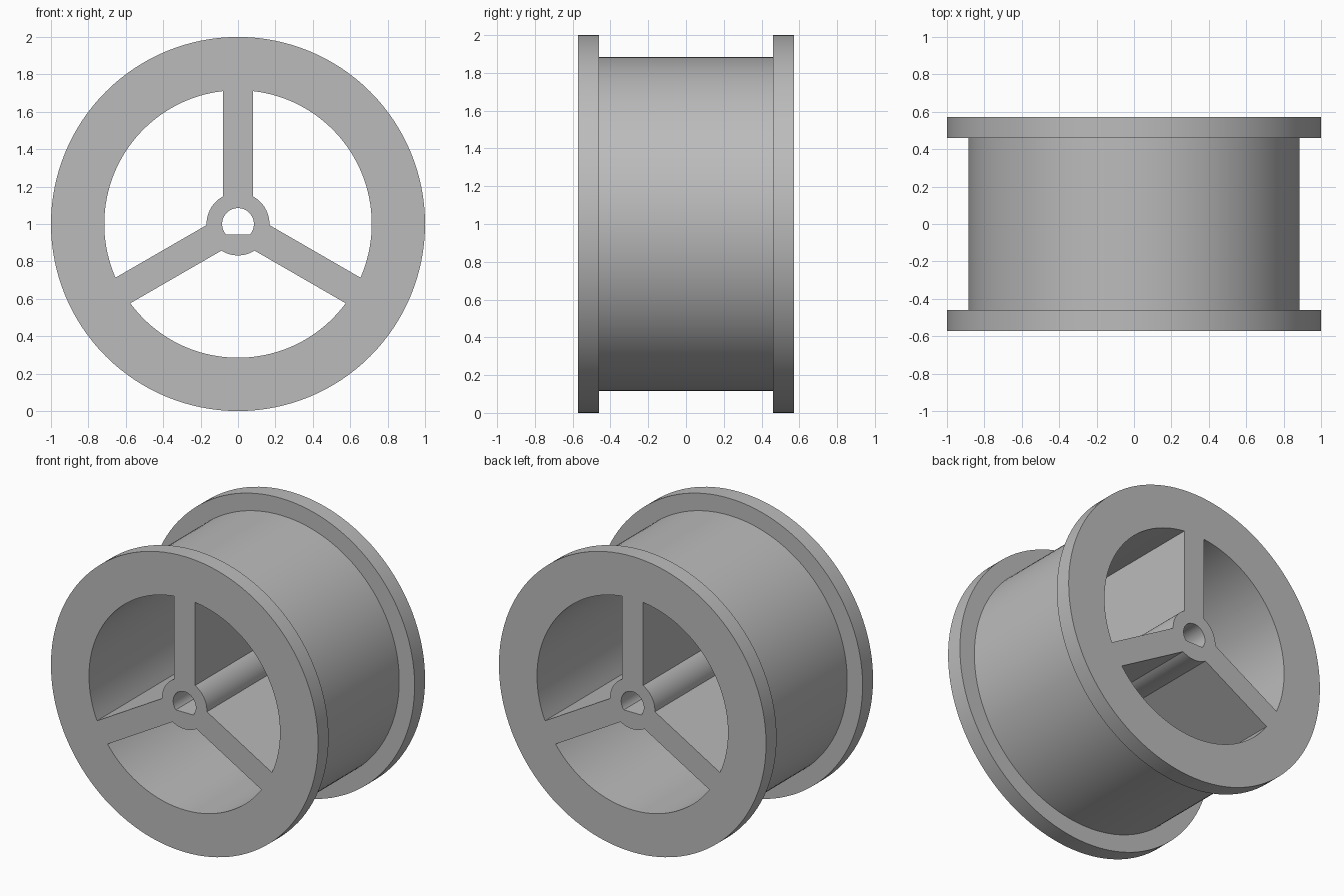
import bpy, bmesh
from math import asin, cos, sin, pi, radians

OUTER, DRUM, INNER, HUB, BORE = 1.0, 0.885, 0.715, 0.168, 0.085
DEPTH, FLANGE_IN, SPOKE_HALF, BORE_FLAT = 0.572, 0.46, 0.079, -0.055

cube = bpy.data.objects.get("Cube")
if cube:
    bpy.data.objects.remove(cube, do_unlink=True)

grey = bpy.data.materials.new("plain grey")
grey.use_nodes = True
grey.diffuse_color = (0.5, 0.5, 0.5, 1)
grey.node_tree.nodes["Principled BSDF"].inputs["Base Color"].default_value = (0.5, 0.5, 0.5, 1)


def arc(radius, start, end, steps):
    return [(radius * cos(start + (end - start) * i / steps),
             radius * sin(start + (end - start) * i / steps)) for i in range(steps + 1)]


def add_object(name, bm):
    bmesh.ops.recalc_face_normals(bm, faces=bm.faces)
    mesh = bpy.data.meshes.new(name)
    bm.to_mesh(mesh)
    bm.free()
    mesh.materials.append(grey)
    obj = bpy.data.objects.new(name, mesh)
    bpy.context.collection.objects.link(obj)
    return obj


def prism(name, outline, depth):
    """Extrude an x-z outline through the wheel along y."""
    bm = bmesh.new()
    face = bm.faces.new([bm.verts.new((x, -depth, z + OUTER)) for x, z in outline])
    made = bmesh.ops.extrude_face_region(bm, geom=[face])["geom"]
    verts = [v for v in made if isinstance(v, bmesh.types.BMVert)]
    bmesh.ops.translate(bm, verts=verts, vec=(0, 2 * depth, 0))
    return add_object(name, bm)


# Solid spool: rings of verts joined by side faces, with flat end caps
bm = bmesh.new()
profile = [(OUTER, -DEPTH), (OUTER, -FLANGE_IN), (DRUM, -FLANGE_IN),
           (DRUM, FLANGE_IN), (OUTER, FLANGE_IN), (OUTER, DEPTH)]
SEGMENTS = 128
rings = [[bm.verts.new((x, y, z + OUTER)) for x, z in arc(r, 0, 2 * pi, SEGMENTS)[:-1]]
         for r, y in profile]
for a, b in zip(rings, rings[1:]):
    for i in range(SEGMENTS):
        j = (i + 1) % SEGMENTS
        bm.faces.new((a[i], a[j], b[j], b[i]))
bm.faces.new(rings[0])
bm.faces.new(rings[-1])
wheel = add_object("spoked_wheel", bm)

# Openings between the three spokes
cutters = []
for k in range(3):
    start, end = radians(90 + 120 * k), radians(210 + 120 * k)
    rim, hub = asin(SPOKE_HALF / INNER), asin(SPOKE_HALF / HUB)
    outline = arc(INNER, start + rim, end - rim, 40) + arc(HUB, end - hub, start + hub, 16)
    cutters.append(prism("window_cutter", outline, 1))

# D-shaped axle bore, flat side down
flat = asin(BORE_FLAT / BORE)
cutters.append(prism("bore_cutter", arc(BORE, flat, pi - flat, 40), 1))

for cutter in cutters:
    cutter.hide_render = True
    cut = wheel.modifiers.new("cut", 'BOOLEAN')
    cut.operation, cut.solver, cut.object = 'DIFFERENCE', 'EXACT', cutter

# Bake the cuts and drop the cutters
graph = bpy.context.evaluated_depsgraph_get()
baked = bpy.data.meshes.new_from_object(wheel.evaluated_get(graph))
wheel.modifiers.clear()
wheel.data = baked
for cutter in cutters:
    bpy.data.objects.remove(cutter, do_unlink=True)

bpy.ops.object.select_all(action='DESELECT')
wheel.select_set(True)
bpy.context.view_layer.objects.active = wheel
bpy.ops.object.shade_smooth_by_angle(angle=radians(30))
